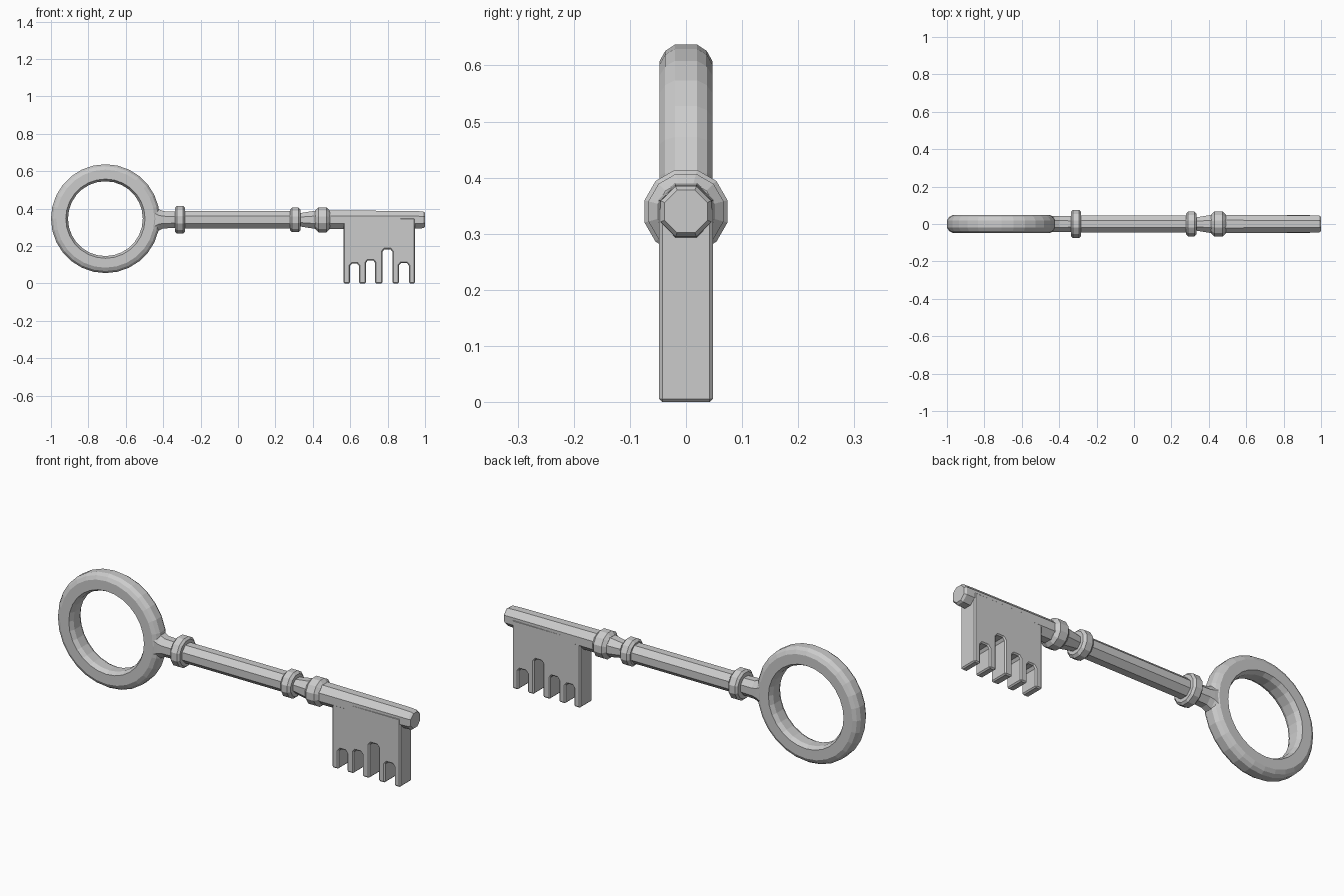
import bpy, bmesh
from math import cos, sin, pi

if "Cube" in bpy.data.objects:
    bpy.data.objects.remove(bpy.data.objects["Cube"])

AXIS_Z = 0.34      # height of the shaft axis


def finish(name, bm):
    bmesh.ops.recalc_face_normals(bm, faces=bm.faces)
    mesh = bpy.data.meshes.new(name)
    bm.to_mesh(mesh)
    bm.free()
    obj = bpy.data.objects.new(name, mesh)
    bpy.context.collection.objects.link(obj)
    return obj


def bridge(bm, a, b):
    n = len(a)
    for i in range(n):
        bm.faces.new((a[i], a[(i + 1) % n], b[(i + 1) % n], b[i]))


def loft_x(name, sections, sides):
    """Closed faceted body along x; sections are (x, half depth, half height)."""
    bm = bmesh.new()
    k = 1 / cos(pi / sides)            # sizes are measured across the flats
    rings = []
    for x, ry, rz in sections:
        angles = [2 * pi * (i + 0.5) / sides for i in range(sides)]
        rings.append([bm.verts.new((x, ry * k * cos(a), AXIS_Z + rz * k * sin(a)))
                      for a in angles])
    for a, b in zip(rings, rings[1:]):
        bridge(bm, a, b)
    bm.faces.new(rings[0])
    bm.faces.new(rings[-1])
    return finish(name, bm)


def collar(name, x0, x1, r, c):
    """Collar with chamfered rims."""
    return loft_x(name, [(x0, r - c, r - c), (x0 + c, r, r),
                         (x1 - c, r, r), (x1, r - c, r - c)], 12)


# Bow: ring with a chamfered section
section = [(0.291, -0.02), (0.291, 0.02), (0.28, 0.037), (0.262, 0.047),
           (0.212, 0.047), (0.2, 0.025), (0.2, -0.025), (0.212, -0.047),
           (0.262, -0.047), (0.28, -0.037)]
bm = bmesh.new()
N = 28
loops = [[bm.verts.new((-0.709 + r * cos(2 * pi * i / N), y,
                        0.346 + r * sin(2 * pi * i / N))) for r, y in section]
         for i in range(N)]
for i in range(N):
    bridge(bm, loops[i], loops[(i + 1) % N])
finish("bow_ring", bm)

# Neck flaring into the bow
loft_x("neck", [(-0.475, 0.042, 0.105), (-0.445, 0.044, 0.082),
                (-0.425, 0.044, 0.058), (-0.40, 0.043, 0.046),
                (-0.31, 0.041, 0.043)], 8)

# Shaft with the waist between the two front collars, and a chamfered tip
loft_x("shaft", [(-0.32, 0.046, 0.046), (0.30, 0.046, 0.046),
                 (0.335, 0.036, 0.036), (0.415, 0.049, 0.049),
                 (0.50, 0.049, 0.050), (0.93, 0.046, 0.047),
                 (0.99, 0.045, 0.045), (1.0, 0.038, 0.038)], 8)

# Collars
collar("bow_collar", -0.337, -0.283, 0.074, 0.01)
collar("middle_collar", 0.277, 0.335, 0.066, 0.012)
collar("bit_collar", 0.413, 0.491, 0.067, 0.017)

# Bit: plate with notches (left x, right x, top z) cut between the teeth
X0, X1 = 0.563, 0.947
notches = [(0.599, 0.647, 0.105), (0.684, 0.733, 0.122),
           (0.773, 0.825, 0.182), (0.861, 0.913, 0.108)]
outline = [(X0, 0.35), (X0, 0.0)]
for a, b, top in notches:
    outline += [(a, 0.0), (a, top - 0.012), (a + 0.01, top),
                (b - 0.01, top), (b, top - 0.012), (b, 0.0)]
outline += [(X1, 0.0), (X1, 0.35)]
bm = bmesh.new()
front = [bm.verts.new((x, -0.048, z)) for x, z in outline]
back = [bm.verts.new((x, 0.048, z)) for x, z in outline]
bridge(bm, front, back)
bm.faces.new(front)
bm.faces.new(back)
bit = finish("bit", bm)
bevel = bit.modifiers.new("edges", 'BEVEL')
bevel.width = 0.006
bevel.segments = 1
bevel.limit_method = 'ANGLE'
bevel.angle_limit = 1.0
